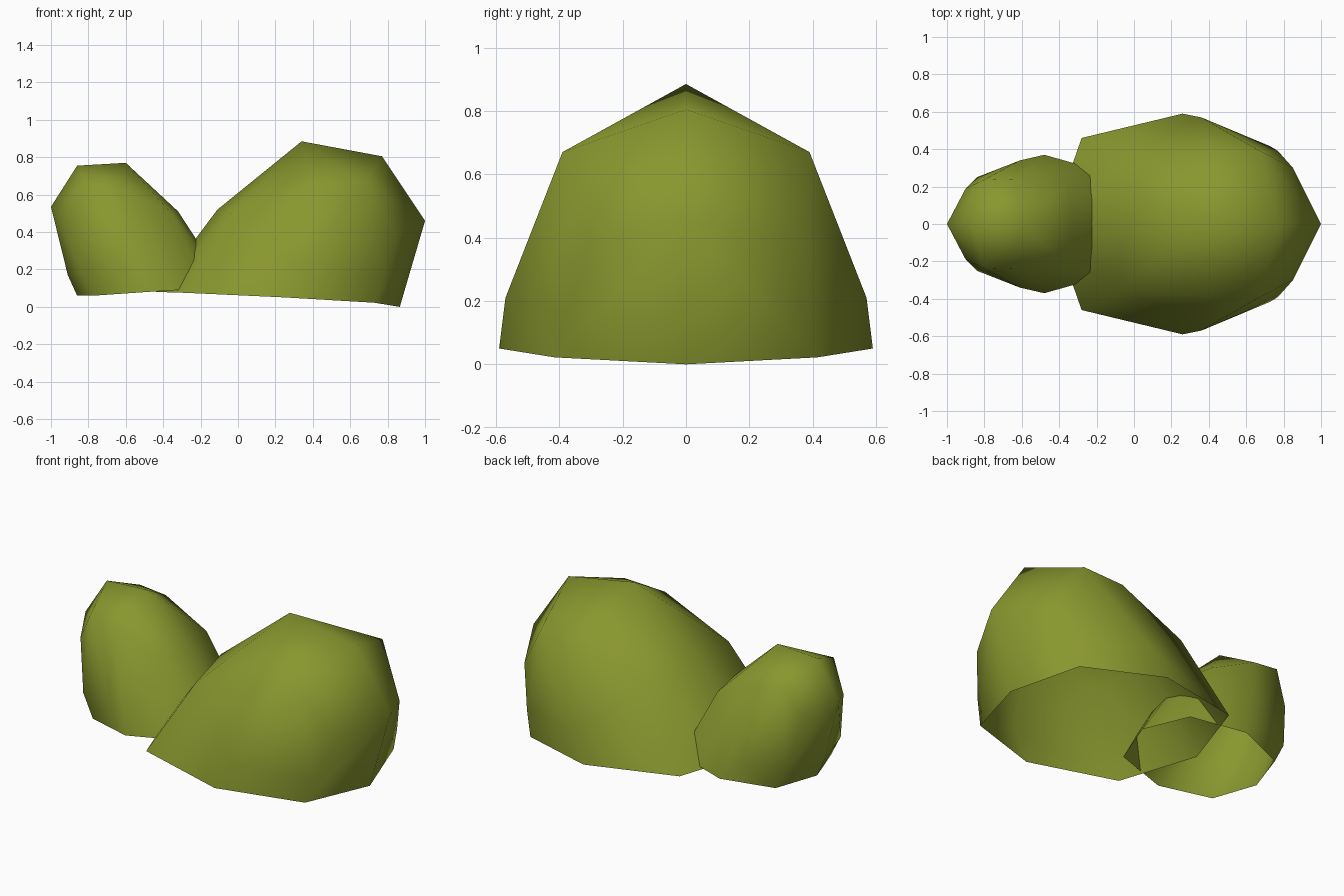
import bpy
import bmesh

default_cube = bpy.data.objects.get("Cube")
if default_cube:
    bpy.data.objects.remove(default_cube, do_unlink=True)


def make_material(name, color):
    """One flat colour for viewport and render."""
    material = bpy.data.materials.new(name)
    material.use_nodes = True
    material.diffuse_color = color
    shader = material.node_tree.nodes["Principled BSDF"]
    shader.inputs["Base Color"].default_value = color
    shader.inputs["Roughness"].default_value = 0.9
    return material


def mirrored(points):
    """Points plus their mirror images across y, without doubling the middle."""
    return points + [(x, -y, z) for x, y, z in points if y > 0]


def make_bush(name, rim, crown, material):
    """Convex low-poly dome over a rim, left open underneath."""
    bm = bmesh.new()
    rim_verts = {bm.verts.new(point) for point in mirrored(rim)}
    for point in mirrored(crown):
        bm.verts.new(point)
    hull = bmesh.ops.convex_hull(bm, input=list(bm.verts))
    bmesh.ops.delete(bm, geom=hull["geom_interior"], context="VERTS")

    # Open the underside
    underside = [face for face in bm.faces if rim_verts.issuperset(face.verts)]
    bmesh.ops.delete(bm, geom=underside, context="FACES")
    for face in bm.faces:
        face.smooth = True

    mesh = bpy.data.meshes.new(name)
    bm.to_mesh(mesh)
    bm.free()
    mesh.materials.append(material)
    bush = bpy.data.objects.new(name, mesh)
    bpy.context.collection.objects.link(bush)


leaf_green = make_material("leaf_green", (0.25, 0.31, 0.028, 1))

# Large bush, outer end towards +x
large_rim = [(.865, 0, 0), (.73, .415, .022), (.26, .59, .05),
             (-.28, .46, .075), (-.44, 0, .08)]
large_crown = [
    (.77, .39, .16), (.36, .57, .21),
    (1, 0, .46), (.85, .3, .385),
    (.675, .39, .67), (.41, .39, .66), (-.035, .35, .5), (-.11, 0, .52),
    (.77, 0, .805), (.34, 0, .885),
]
make_bush("large_bush", large_rim, large_crown, leaf_green)

# Small bush, outer end towards -x, overlapping the large one
small_rim = [(-.86, 0, .06), (-.77, .26, .06), (-.48, .37, .08),
             (-.16, .28, .1), (-.06, 0, .11)]
small_crown = [
    (-.91, 0, .17), (-.84, .25, .19), (-.61, .34, .21),
    (-1, 0, .535), (-.9, .19, .48),
    (-.805, .235, .655), (-.64, .24, .635), (-.36, .22, .505), (-.32, 0, .51),
    (-.86, 0, .755), (-.6, 0, .77),
]
make_bush("small_bush", small_rim, small_crown, leaf_green)
